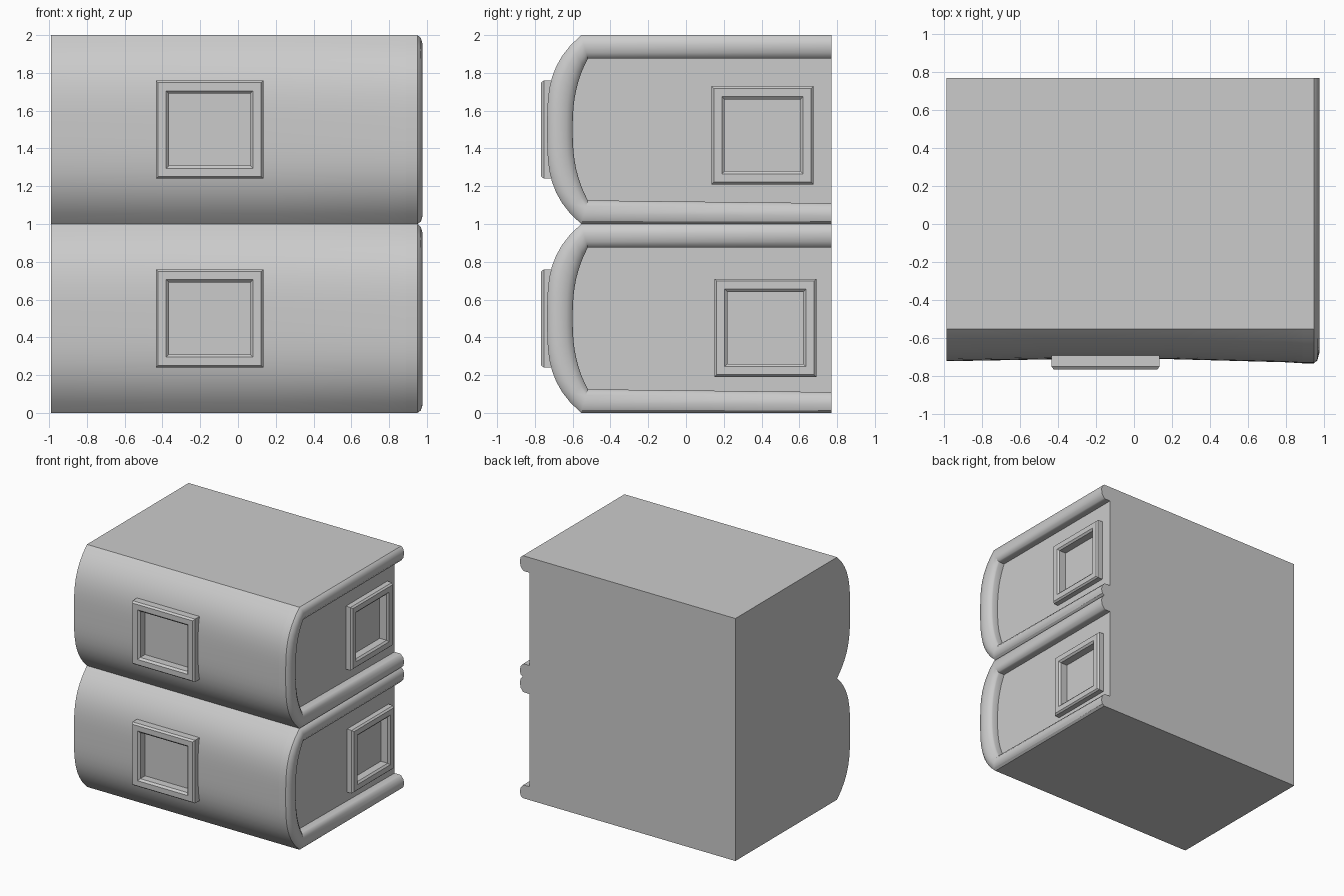
import bpy
import bmesh

cube = bpy.data.objects.get("Cube")
if cube:
    bpy.data.objects.remove(cube, do_unlink=True)

grey = bpy.data.materials.new("plain_grey")
grey.use_nodes = True
colour = (0.6, 0.6, 0.6, 1)
grey.diffuse_color = colour
grey.node_tree.nodes["Principled BSDF"].inputs["Base Color"].default_value = colour

BACK = 0.77
PANEL_X = 0.89
STEPS = 18


def finish(name, bm, angle=0.6):
    bmesh.ops.recalc_face_normals(bm, faces=bm.faces)
    mesh = bpy.data.meshes.new(name)
    bm.to_mesh(mesh)
    bm.free()
    mesh.materials.append(grey)
    obj = bpy.data.objects.new(name, mesh)
    bpy.context.collection.objects.link(obj)
    smooth(obj, angle)
    return obj


def smooth(obj, angle):
    bpy.ops.object.select_all(action='DESELECT')
    obj.select_set(True)
    bpy.context.view_layer.objects.active = obj
    bpy.ops.object.shade_smooth_by_angle(angle=angle)


def loft(bm, sections, closed):
    """Skin equal-length rows of points."""
    rows = [[bm.verts.new(p) for p in s] for s in sections]
    n = len(rows[0])
    for a, b in zip(rows, rows[1:]):
        for i in range(n if closed else n - 1):
            j = (i + 1) % n
            bm.faces.new((a[i], a[j], b[j], b[i]))
    return rows


def bulge(mid, half, edge, depth, power):
    """Rounded front outline of one storey, from top to bottom, as (y, z)."""
    ts = [1 - 2 * i / STEPS for i in range(STEPS + 1)]
    return [(edge - depth * (1 - abs(t) ** power), mid + half * t) for t in ts]


def outer(mid, fullness=1.0):
    return bulge(mid, 0.5, -0.555, 0.18 * fullness, 3.3)


# Two-storey body with a bulging front on each storey
bm = bmesh.new()
sections = []
for x, full in ((-0.99, 0.94), (-0.4, 0.88), (0.2, 0.88), (0.8, 0.97), (PANEL_X, 1.0)):
    outline = [(BACK, 2)] + outer(1.5, full) + outer(0.5, full)[1:] + [(BACK, 0)]
    sections.append([(x, y, z) for y, z in outline])
rows = loft(bm, sections, True)
bm.faces.new(rows[0])
bm.faces.new(rows[-1])
body = finish("body", bm)

# Rounded raised rim around each storey's side panel
for name, mid in (("lower", 0.5), ("upper", 1.5)):
    out = [(BACK, mid + 0.5)] + outer(mid) + [(BACK, mid - 0.5)]
    inn = bulge(mid, 0.375, -0.52, 0.08, 2.5)
    inn = [(BACK, mid + 0.375)] + inn + [(BACK, mid - 0.39)]
    bm = bmesh.new()
    section = ((PANEL_X, 0), (0.95, 0), (0.968, 0.12), (0.978, 0.4),
               (0.97, 0.75), (0.95, 0.96), (0.94, 1), (PANEL_X, 1))
    rows = loft(bm, [[(x, a[0] + (b[0] - a[0]) * f, a[1] + (b[1] - a[1]) * f)
                      for a, b in zip(out, inn)] for x, f in section], False)
    bm.faces.new([r[0] for r in rows])
    bm.faces.new([r[-1] for r in rows])
    finish(name + "_side_rim", bm)


def window(name, u0, u1, z0, z1, place, base, top, floor):
    """Bevelled frame ring, and a shallow recess cut into the body behind it."""
    def rect(inset, d):
        a, b, c, e = u0 + inset, u1 - inset, z0 + inset, z1 - inset
        return [place(u, d, z) for u, z in ((a, c), (b, c), (b, e), (a, e))]

    bm = bmesh.new()
    near = top + (base - top) * 0.2
    loft(bm, [rect(0, base), rect(0, near), rect(0.012, top), rect(0.055, top),
              rect(0.07, near), rect(0.07, base), rect(0, base)], True)
    bmesh.ops.remove_doubles(bm, verts=bm.verts, dist=0.0001)
    finish(name + "_frame", bm)

    bm = bmesh.new()
    rows = loft(bm, [rect(0.07, floor), rect(0.07, top)], True)
    bm.faces.new(rows[0])
    bm.faces.new(rows[-1])
    cutter = finish(name + "_cutter", bm)
    cutter.hide_render = True
    cut = body.modifiers.new(name + "_recess", 'BOOLEAN')
    cut.operation = 'DIFFERENCE'
    cut.solver = 'EXACT'
    cut.object = cutter
    bpy.context.view_layer.objects.active = body
    bpy.ops.object.modifier_apply(modifier=cut.name)
    bpy.data.objects.remove(cutter, do_unlink=True)


# Front windows
for name, z in (("lower_front_window", 0.24), ("upper_front_window", 1.24)):
    window(name, -0.435, 0.135, z, z + 0.52,
           lambda u, d, z: (u, d, z), -0.69, -0.768, -0.69)

# Side windows
for name, y, z in (("lower_side_window", 0.15, 0.19), ("upper_side_window", 0.135, 1.21)):
    window(name, y, y + 0.54, z, z + 0.52,
           lambda u, d, z: (d, u, z), 0.88, 0.945, 0.87)

smooth(body, 0.6)
